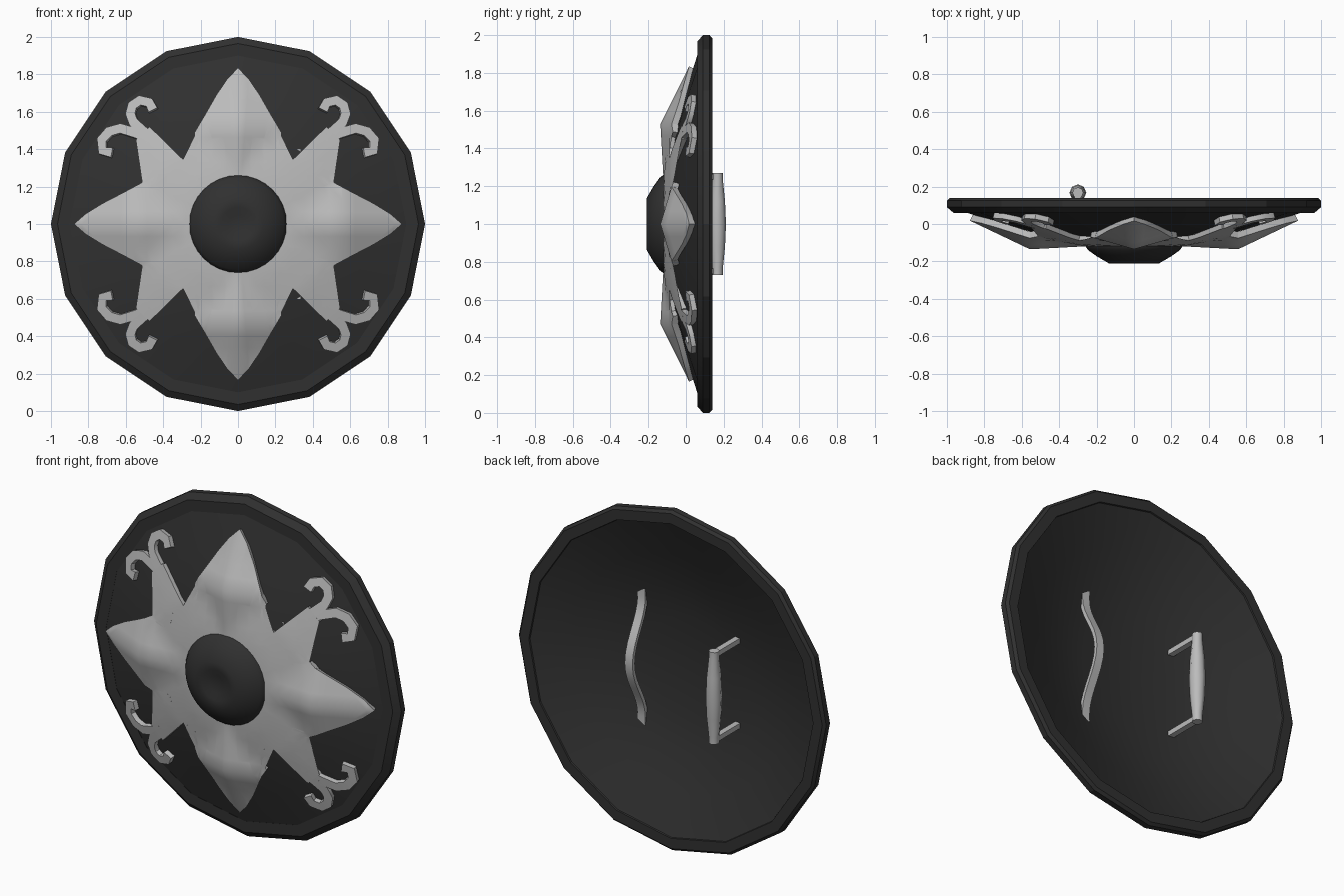
import bpy, bmesh, math
from mathutils import Vector

old = bpy.data.objects.get("Cube")
if old:
    bpy.data.objects.remove(old, do_unlink=True)


def material(name, value):
    m = bpy.data.materials.new(name)
    m.use_nodes = True
    m.diffuse_color = (value, value, value, 1)
    m.node_tree.nodes["Principled BSDF"].inputs["Base Color"].default_value = (value, value, value, 1)
    return m


DARK = material("dark iron", 0.03)
STEEL = material("pale steel", 0.5)

# Front and back curves of the dish as (radius, y)
FRONT = [(0, -.11), (.3, -.09), (.5, -.055), (.7, 0), (.91, .065)]
BACK = [(.93, .135), (.7, .04), (.5, -.03), (.3, -.07), (0, -.085)]
RIDGE = [(0, -.115), (.26, -.12), (.53, -.135), (.84, .02), (1, .1)]
STRETCH = 1.05


def interp(table, t):
    for (a, ya), (b, yb) in zip(table, table[1:]):
        if t <= b:
            return ya + (yb - ya) * (t - a) / (b - a)
    return table[-1][1]


def finish(name, bm, mat, angle, mods=()):
    mesh = bpy.data.meshes.new(name)
    bm.to_mesh(mesh)
    bm.free()
    ob = bpy.data.objects.new(name, mesh)
    bpy.context.collection.objects.link(ob)
    ob.location.z = 1
    mesh.materials.append(mat)
    bpy.ops.object.select_all(action='DESELECT')
    ob.select_set(True)
    bpy.context.view_layer.objects.active = ob
    for kind, settings in mods:
        mod = ob.modifiers.new(kind.title(), kind)
        for key, value in settings.items():
            setattr(mod, key, value)
        bpy.ops.object.modifier_apply(modifier=mod.name)
    bpy.ops.object.shade_smooth_by_angle(angle=math.radians(angle))
    return ob


def lathe(name, profile, sides, mat, angle, closed=False):
    """Spin a (radius, y) profile around the y axis."""
    bm = bmesh.new()
    verts = [bm.verts.new((r, y, 0)) for r, y in profile]
    pairs = list(zip(verts, verts[1:] + verts[:1]))
    edges = [bm.edges.new(p) for p in (pairs if closed else pairs[:-1])]
    bmesh.ops.spin(bm, geom=verts + edges, cent=(0, 0, 0), axis=(0, 1, 0),
                   angle=math.tau, steps=sides, use_merge=True)
    bmesh.ops.remove_doubles(bm, verts=bm.verts, dist=.0005)
    bmesh.ops.recalc_face_normals(bm, faces=bm.faces)
    return finish(name, bm, mat, angle)


def drape(x, z):
    """Ornament height: follows the dish, raised into a ridge along each leaf."""
    y = interp(FRONT, math.hypot(x, z)) - .025
    a, b = abs(x) / STRETCH, abs(z)
    return min(y, interp(RIDGE, max(a, b)) + .3 * min(a, b))


def plate(name, bm, height, thickness, mirror):
    """Lift a flat x-z sheet onto a height function and thicken it."""
    for v in bm.verts:
        v.co.y = height(v.co.x, v.co.z)
    bm.normal_update()
    bmesh.ops.reverse_faces(bm, faces=[f for f in bm.faces if f.normal.y > 0])
    mods = [('SOLIDIFY', dict(thickness=thickness, offset=-1))]
    if mirror:
        mods.insert(0, ('MIRROR', dict(use_axis=(True, False, True))))
    return finish(name, bm, STEEL, 38, mods)


def ribbon(points, width):
    """Flat strip following a centre line in x-z."""
    bm = bmesh.new()
    pts = [Vector(p) for p in points]
    rows = []
    for i, p in enumerate(pts):
        t = (pts[min(i + 1, len(pts) - 1)] - pts[max(i - 1, 0)]).normalized()
        n = Vector((-t.y, t.x)) * width / 2
        rows.append([bm.verts.new((q.x, 0, q.y)) for q in (p - n, p + n)])
    for (a, b), (c, d) in zip(rows, rows[1:]):
        bm.faces.new((a, c, d, b))
    return bm


# Dished body, rim and central boss
lathe("shield_dish", FRONT + BACK, 16, DARK, 22)
lathe("shield_rim", [(.9, .06), (.965, .06), (1, .09), (1, .125), (.985, .14), (.925, .14)],
      16, DARK, 20, closed=True)
lathe("center_boss", [(.262, -.09), (.262, -.115), (.245, -.14), (.2, -.172), (.135, -.21),
                      (.09, -.207), (.05, -.197), (0, -.193)], 32, DARK, 40)

# Four-leaf ornament: one quadrant, cut into a grid so that it can bend
half = [(0, .835), (.055, .775), (.11, .69), (.17, .58), (.222, .488), (.185, .462),
        (.18, .405), (.215, .358), (.28, .345), (.45, .52)]
outline = [(0, 0)] + [(b, a) for a, b in half] + half[::-1]
bm = bmesh.new()
bm.faces.new([bm.verts.new((x * STRETCH, 0, z)) for x, z in outline])
bmesh.ops.triangulate(bm, faces=bm.faces[:])
step = .53 / 8
for i in range(1, 13):
    for axis, scale in (((1, 0, 0), STRETCH), ((0, 0, 1), 1)):
        bmesh.ops.bisect_plane(bm, geom=bm.verts[:] + bm.edges[:] + bm.faces[:], dist=.0001,
                               plane_co=Vector(axis) * step * i * scale, plane_no=axis)
plate("leaf_ornament", bm, drape, .035, True)

# Curled tendrils at the ends of the diagonal stems
inner = [(.46, .46), (.51, .5), (.56, .545), (.577, .59), (.565, .635), (.525, .662),
         (.475, .65), (.455, .61)]
outer = [(.48, .46), (.55, .488), (.63, .512), (.69, .495), (.73, .45), (.725, .392), (.675, .382)]
for name, path in (("inner_tendrils", inner), ("outer_tendrils", outer)):
    plate(name, ribbon(path, .052), drape, .035, True)

# Arm strap inside the dish, arched away from it
strap_path = [(.31, -.4 + .05 * i) for i in range(17)]
plate("arm_strap", ribbon(strap_path, .05),
      lambda x, z: -.05 + .06 * (1 + math.cos(math.pi * min(abs(z) / .35, 1))), .022, False)

# Spindle grip with two brackets
grip = lathe("hand_grip", [(0, -.27), (.029, -.27), (.029, -.23), (.04, -.12), (.045, 0),
                           (.04, .12), (.029, .23), (.029, .27), (0, .27)], 8, STEEL, 50)
grip.rotation_euler.x = math.pi / 2
grip.location = (-.3, .167, 1)
for side, name in ((1, "upper_grip_bracket"), (-1, "lower_grip_bracket")):
    bm = bmesh.new()
    bmesh.ops.create_cube(bm, size=1)
    bmesh.ops.scale(bm, vec=(.035, .235, .03), verts=bm.verts)
    bmesh.ops.translate(bm, vec=(-.3, .05, side * .25), verts=bm.verts)
    finish(name, bm, STEEL, 30)
